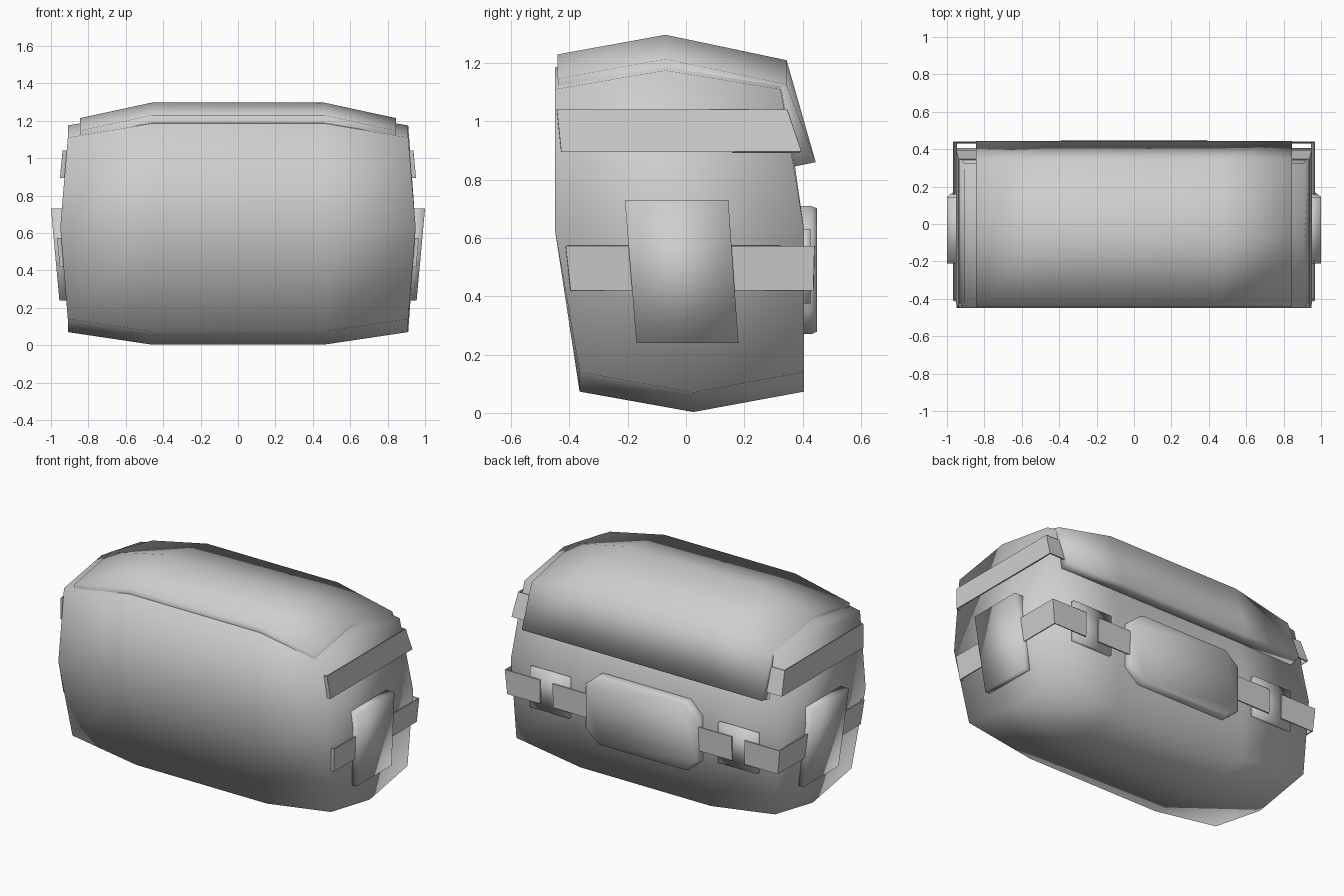
import bpy
import bmesh

old = bpy.data.objects.get("Cube")
if old:
    bpy.data.objects.remove(old, do_unlink=True)

grey = bpy.data.materials.new("light_grey")
grey.use_nodes = True
colour = (0.62, 0.62, 0.62, 1)
grey.diffuse_color = colour
grey.node_tree.nodes["Principled BSDF"].inputs["Base Color"].default_value = colour


def loft(name, rings, closed=True, caps=True, smooth=True, mirror=False, thickness=0):
    """Skin a row of matching point rings, optionally capped, mirrored or thickened."""
    bm = bmesh.new()
    rows = [[bm.verts.new(p) for p in ring] for ring in rings]
    n = len(rows[0])
    for a, b in zip(rows, rows[1:]):
        for i in range(n if closed else n - 1):
            j = (i + 1) % n
            bm.faces.new((a[i], a[j], b[j], b[i]))
    if caps == "split":
        # end walls folded along the widest line
        for r in (rows[0], rows[-1]):
            bm.faces.new(r[2:7])
            bm.faces.new([r[6], r[7], r[0], r[1], r[2]])
    elif caps:
        bm.faces.new(rows[0])
        bm.faces.new(rows[-1])
    bmesh.ops.recalc_face_normals(bm, faces=bm.faces)
    me = bpy.data.meshes.new(name)
    bm.to_mesh(me)
    bm.free()
    me.materials.append(grey)
    for p in me.polygons:
        p.use_smooth = smooth
    ob = bpy.data.objects.new(name, me)
    bpy.context.collection.objects.link(ob)
    if thickness:
        s = ob.modifiers.new("Thickness", "SOLIDIFY")
        s.thickness = thickness
        s.offset = 0
    if mirror:
        ob.modifiers.new("Mirror", "MIRROR")
    return ob


# Main body: end section (y, z, half width), middle sections swell up and down
section = [(0.025, 0.07, 0.91), (-0.365, 0.14, 0.91), (-0.45, 0.63, 0.95),
           (-0.45, 1.11, 0.91), (-0.07, 1.175, 0.91), (0.325, 1.11, 0.91),
           (0.405, 0.63, 0.95), (0.405, 0.14, 0.91)]


def swell(z):
    return z - 0.067 if z < 0.5 else z + 0.075 if z > 1 else z


end = lambda s: [(s * w, y, z) for y, z, w in section]
mid = lambda s: [(s * 0.46, y, swell(z)) for y, z, w in section]
loft("body", [end(-1), mid(-1), mid(1), end(1)], caps="split")

# Lid: overhanging cover that hangs down the back
lid = [(-0.44, 1.23), (-0.07, 1.297), (0.345, 1.21), (0.445, 0.86),
       (0.37, 0.845), (0.31, 1.14), (-0.07, 1.17), (-0.43, 1.14)]
rings = []
for x in (-0.845, -0.46, 0.46, 0.845):
    drop = 0.083 if abs(x) > 0.5 else 0
    rings.append([(x, y, z - drop if z > 1 else z) for y, z in lid])
loft("lid", rings)


# Straps: thin bands given by their top and bottom plan paths
def strap(name, top, bottom, z_top, z_bottom):
    rings = [[(*t, z_top), (*b, z_bottom)] for t, b in zip(top, bottom)]
    loft(name, rings, closed=False, caps=False, smooth=False, mirror=True, thickness=0.008)


strap("upper_strap",
      [(0.90, -0.44), (0.935, -0.44), (0.935, 0.345), (0.83, 0.345)],
      [(0.91, -0.425), (0.949, -0.425), (0.949, 0.393), (0.83, 0.393)], 1.04, 0.895)
strap("lower_strap",
      [(0.93, -0.41), (0.965, -0.41), (0.965, 0.438), (0.72, 0.438)],
      [(0.91, -0.393), (0.95, -0.393), (0.95, 0.434), (0.72, 0.434)], 0.573, 0.42)
strap("pouch_strap", [(0.63, 0.438), (0.37, 0.438)],
      [(0.63, 0.434), (0.37, 0.434)], 0.573, 0.42)

# Buckle plates behind the strap ends
plate = [(0.525, 0.375), (0.80, 0.375), (0.80, 0.63), (0.525, 0.63)]
loft("buckle_plate", [[(x, y, z) for x, z in plate] for y in (0.39, 0.427)], mirror=True)

# Side pads: wedges leaning out at the top
pad = [(-0.21, 0.73), (0.145, 0.73), (0.18, 0.24), (-0.17, 0.24)]
loft("side_pad",
     [[(0.90, y, z) for y, z in pad],
      [(1.0 if z > 0.5 else 0.955, y, z) for y, z in pad]], mirror=True)

# Back pouch: box with clipped corners and a slightly smaller face
pouch = [(-0.31, 0.27), (0.31, 0.27), (0.405, 0.35), (0.405, 0.63),
         (0.31, 0.71), (-0.31, 0.71), (-0.405, 0.63), (-0.405, 0.35)]
loft("back_pouch",
     [[(x * k, y, 0.49 + (z - 0.49) * k) for x, z in pouch]
      for y, k in ((0.35, 1), (0.43, 1), (0.45, 0.96))])
